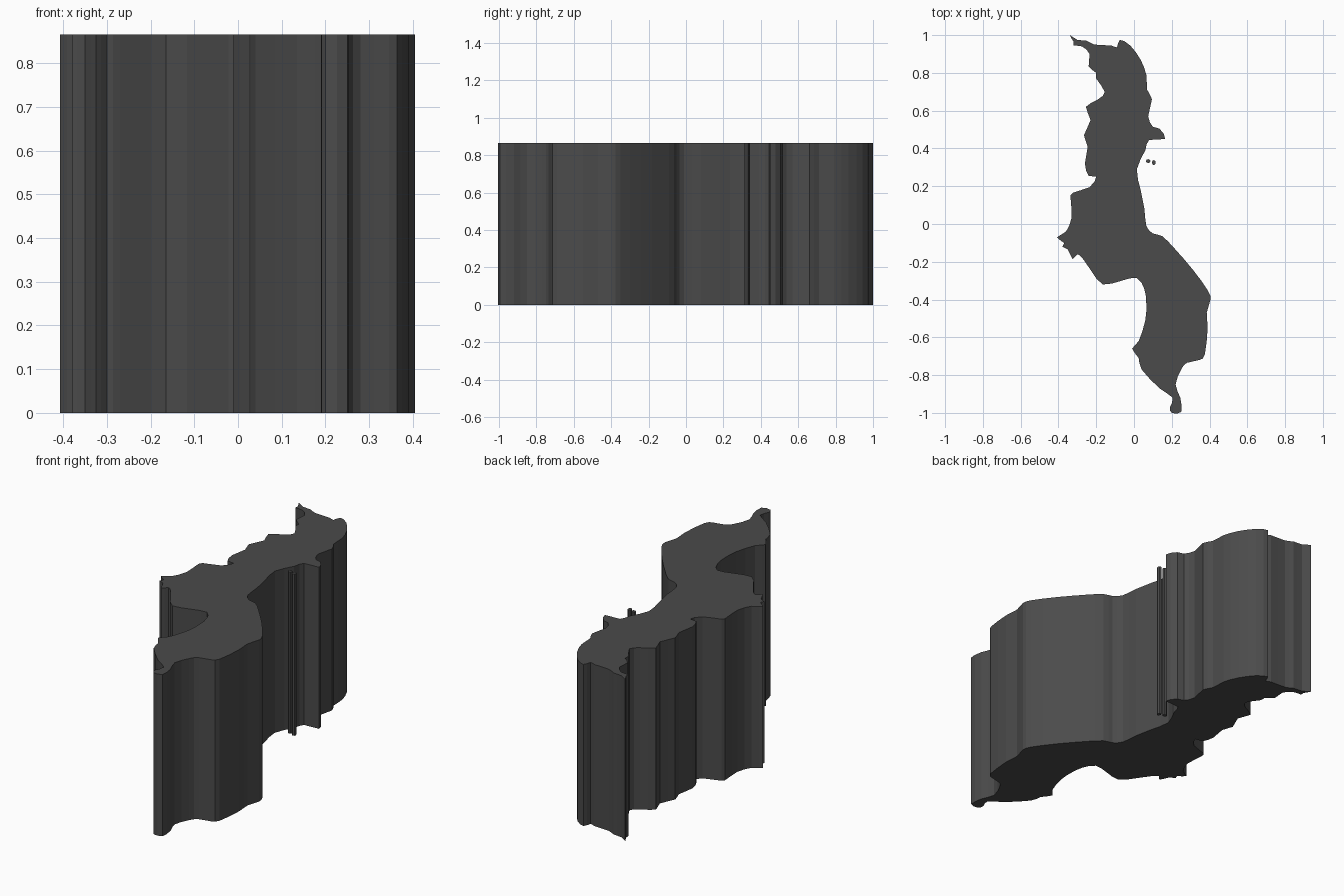
import bpy, bmesh, math
from mathutils import Vector

if "Cube" in bpy.data.objects:
    bpy.data.objects.remove(bpy.data.objects["Cube"])

HEIGHT = 0.865

# Coastline profile: east side from north to south, west side from south to north
EAST = [(-.34, 1), (-.30, .975), (-.25, .97), (-.21, .95), (-.12, .945), (-.09, .935),
        (-.075, .975), (-.02, .945), (.035, .87), (.065, .79), (.07, .71), (.095, .66),
        (.075, .57), (.10, .515), (.135, .505), (.165, .45), (.08, .445), (.06, .39),
        (.015, .29), (.035, .18), (.055, .08), (.065, -.01), (.10, -.05), (.15, -.065),
        (.215, -.13), (.31, -.24), (.39, -.35), (.405, -.40), (.385, -.47), (.39, -.55),
        (.375, -.69), (.345, -.72), (.28, -.735), (.25, -.77), (.22, -.85), (.245, -.92),
        (.25, -.995)]
WEST = [(.20, -1), (.19, -.97), (.205, -.92), (.135, -.87), (.04, -.77), (.025, -.71),
        (-.01, -.66), (.025, -.62), (.06, -.51), (.065, -.42), (.055, -.345),
        (.015, -.285), (-.065, -.30), (-.165, -.32), (-.225, -.25), (-.27, -.185),
        (-.30, -.16), (-.325, -.185), (-.35, -.135), (-.38, -.12), (-.37, -.10),
        (-.407, -.07), (-.36, -.04), (-.33, .035), (-.335, .13), (-.325, .165),
        (-.235, .195), (-.20, .25), (-.24, .255), (-.26, .32), (-.245, .41),
        (-.265, .47), (-.23, .55), (-.255, .62), (-.19, .66), (-.155, .70), (-.20, .77),
        (-.20, .80), (-.24, .835), (-.235, .90), (-.275, .94), (-.32, .945), (-.32, .965)]

material = bpy.data.materials.new("dark_grey")
material.diffuse_color = (0.07, 0.07, 0.07, 1)
material.use_nodes = True
material.node_tree.nodes["Principled BSDF"].inputs["Base Color"].default_value = material.diffuse_color


def rounded(points):
    """Add a curved midpoint between each pair of outline points."""
    pts = [Vector(p) for p in points]
    n = len(pts)
    result = []
    for i in range(n):
        a, b, c, d = (pts[(i + k) % n] for k in (-1, 0, 1, 2))
        result += [b, (9 * (b + c) - a - d) / 16]
    return result


def prism(name, outline):
    """Extrude a flat outline straight up to the full height."""
    bm = bmesh.new()
    base = bm.faces.new([bm.verts.new((p[0], p[1], 0)) for p in outline])
    top = bmesh.ops.extrude_face_region(bm, geom=[base], use_keep_orig=True)["geom"]
    bmesh.ops.translate(bm, vec=(0, 0, HEIGHT),
                        verts=[v for v in top if isinstance(v, bmesh.types.BMVert)])
    bmesh.ops.recalc_face_normals(bm, faces=bm.faces)
    bmesh.ops.triangulate(bm, faces=[f for f in bm.faces if len(f.verts) > 4])
    mesh = bpy.data.meshes.new(name)
    bm.to_mesh(mesh)
    bm.free()
    mesh.materials.append(material)
    obj = bpy.data.objects.new(name, mesh)
    bpy.context.collection.objects.link(obj)


# Main land block
prism("mainland", rounded(EAST + WEST))

# Two small islets beside the east coast
for name, x, y, rx, ry in (("islet_west", .075, .333, .012, .010),
                           ("islet_east", .105, .325, .010, .013)):
    prism(name, [(x + rx * math.cos(t * math.tau / 8), y + ry * math.sin(t * math.tau / 8))
                 for t in range(8)])
